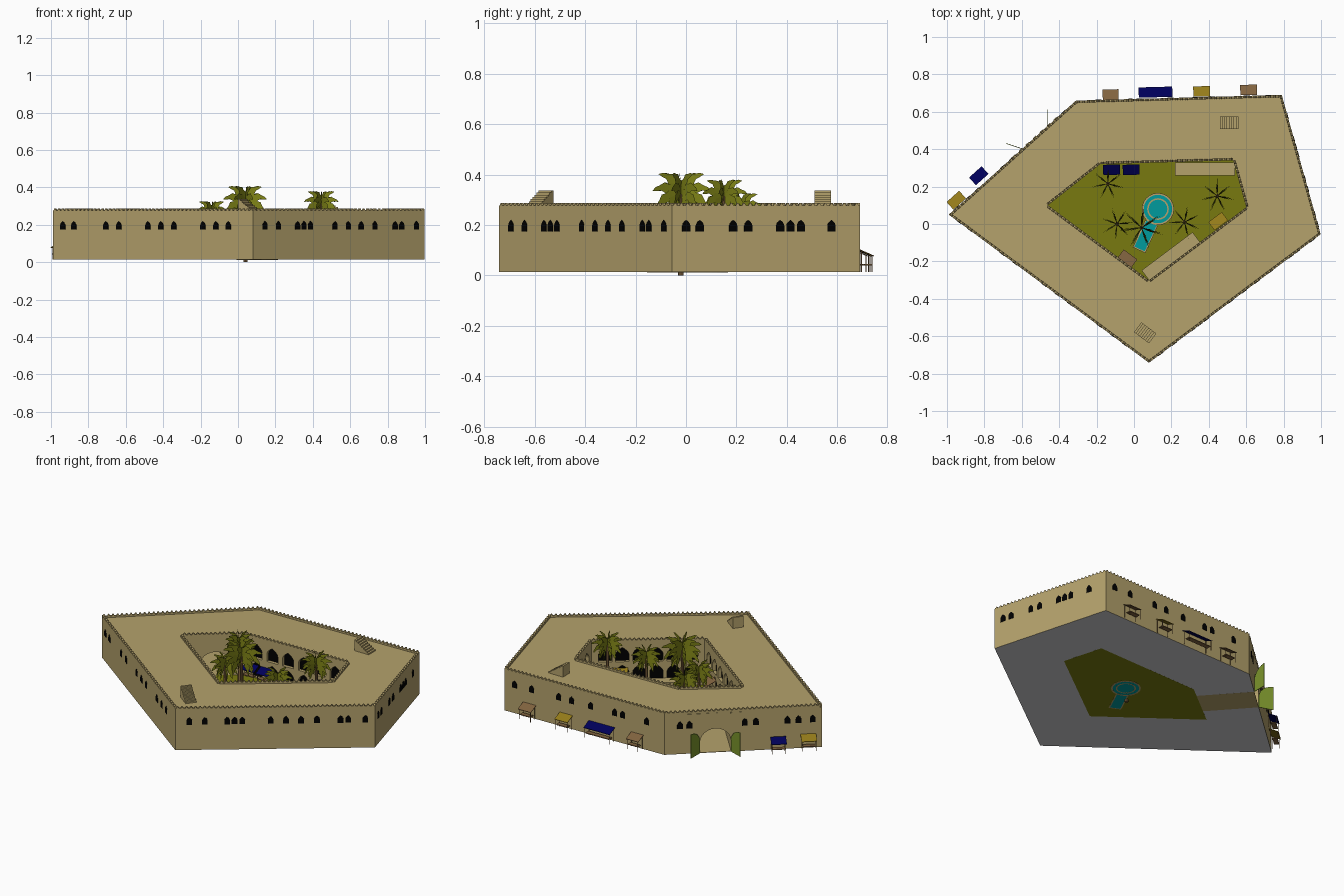
import bpy, bmesh, math, random
from mathutils import Vector as V

if "Cube" in bpy.data.objects:
    bpy.data.objects.remove(bpy.data.objects["Cube"])
random.seed(4)
COL = dict(sand=(.46, .36, .15), black=(0, 0, 0), grey=(.6, .6, .61), grass=(.19, .195, .005),
           leaf=(.20, .215, .008), door_green=(.20, .30, .025), water=(0, .33, .34), navy=(0, 0, .10),
           gold=(.30, .20, .01), brown=(.22, .125, .05))
MAT = {}
for n, c in COL.items():
    MAT[n] = bpy.data.materials.new(n)
    MAT[n].diffuse_color = (*c, 1)
UP = V((0, 0, 1))


def finish(bm, name, *mats, fix=True):
    if fix:
        bmesh.ops.recalc_face_normals(bm, faces=bm.faces)
    me = bpy.data.meshes.new(name)
    bm.to_mesh(me)
    bm.free()
    for m in mats:
        me.materials.append(MAT[m])
    ob = bpy.data.objects.new(name, me)
    bpy.context.collection.objects.link(ob)
    return ob


def prism(bm, pts, org, xd, dd, d0, d1, mi=0, end_mi=None, yd=UP):
    """Extrude a 2D outline (along xd, yd) from d0 to d1 along dd."""
    a = [bm.verts.new(org + xd * u + yd * w + dd * d0) for u, w in pts]
    b = [bm.verts.new(org + xd * u + yd * w + dd * d1) for u, w in pts]
    n = len(pts)
    fs = [bm.faces.new(a), bm.faces.new(b[::-1])]
    fs += [bm.faces.new((a[i], b[i], b[(i + 1) % n], a[(i + 1) % n])) for i in range(n)]
    for f in fs:
        f.material_index = mi
    if end_mi is not None:
        fs[1].material_index = end_mi


def rect(u0, u1, w0, w1):
    return [(u0, w0), (u1, w0), (u1, w1), (u0, w1)]


def arch(w, z0, zs, z1, u=0, n=5):
    right = [(u + w / 2 * (1 - (i / n) ** 2), zs + (z1 - zs) * i / n) for i in range(n + 1)]
    left = [(2 * u - x, z) for x, z in right[-2::-1]]
    return [(u - w / 2, z0), (u + w / 2, z0)] + right + left


def round_arch(w, z0, zs, z1, n=12):
    arc = [(w / 2 * math.cos(math.pi * i / n), zs + (z1 - zs) * math.sin(math.pi * i / n)) for i in range(n + 1)]
    return [(-w / 2, z0), (w / 2, z0)] + arc


def vec(p, z=0):
    return V((p[0], p[1], z))


def edges(poly):
    """Yield start, direction, outward normal and length for each wall."""
    for i, p in enumerate(poly):
        s, e = vec(p), vec(poly[(i + 1) % len(poly)])
        d = (e - s).normalized()
        yield s, d, V((-d.y, d.x, 0)), (e - s).length


OUT = [(-.99, .05), (-.31, .66), (.79, .69), (.998, -.055), (.08, -.742)]
INN = [(-.46, .10), (-.18, .32), (.53, .34), (.60, .09), (.08, -.30)]
Z0, ZR = .014, .268
WALLS = list(edges(OUT))
COURT = list(edges(INN))

# Main building: pentagon ring
bm = bmesh.new()
rows = [[bm.verts.new(vec(p, z)) for p in poly] for poly, z in ((OUT, Z0), (OUT, ZR), (INN, ZR), (INN, Z0))]
for r in range(4):
    for i in range(5):
        j, a, b = (i + 1) % 5, rows[r], rows[(r + 1) % 4]
        bm.faces.new((a[i], a[j], b[j], b[i]))
building = finish(bm, "building", "sand", "black", "grey")

# Cutters: gate passage and two storeys of courtyard arcade with dark backs
s, gd, gn, _ = WALLS[0]
GATE = V((-.5375, .47, 0))
GATE = s + gd * (GATE - s).dot(gd)
bm = bmesh.new()
prism(bm, round_arch(.18, -.05, .08, .165), GATE, gd, gn, -.5, .05)
for i, (s, d, n, ln) in enumerate(COURT):
    if i == 0:
        continue
    cnt = round((ln - .06) / .105)
    step = (ln - .06) / cnt
    for k in range(cnt):
        u = .03 + step * (k + .5)
        prism(bm, arch(.076, .02, .075, .118, u), s, d, n, -.02, .02, 0, 1)
        prism(bm, arch(.076, .14, .185, .23, u), s, d, n, -.02, .02, 0, 1)
cutter = finish(bm, "arch_cutter", "sand", "black", "grey")
mod = building.modifiers.new("arches", "BOOLEAN")
mod.operation, mod.object, mod.solver = "DIFFERENCE", cutter, "EXACT"
dg = bpy.context.evaluated_depsgraph_get()
me = bpy.data.meshes.new_from_object(building.evaluated_get(dg))
building.modifiers.clear()
building.data = me
bpy.data.objects.remove(cutter)
for f in me.polygons:
    if f.normal.z < -.9 and f.center.z < .0145:
        f.material_index = 2

# Parapets with pointed merlons
bm = bmesh.new()
for walls, side in ((WALLS, -1), (COURT, 1)):
    for s, d, n, ln in walls:
        cnt = round(ln / .026)
        st = ln / cnt
        pts = [(0, ZR - .004), (ln, ZR - .004)]
        for k in range(cnt, 0, -1):
            pts += [(st * k, .277), (st * (k - .2), .277), (st * (k - .4), .287), (st * (k - .6), .287),
                    (st * (k - .8), .277)]
        pts.append((0, .277))
        prism(bm, pts, s, d, n, 0, side * .012)
finish(bm, "parapet", "sand")

# Outer windows, placed by fraction along each wall
FR = [(.1, .16, .51, .58, .78, .85, .94), (.11, .26, .31, .46, .58, .66, .83, .937),
      (.152, .315, .37, .425, .595, .675, .853, .925),
      (.048, .134, .172, .29, .37, .445, .522, .665, .703, .74, .852, .93),
      (.123, .185, .25, .395, .46, .525, .67, .735, .895, .95)]
FR[0] = [1 - f for f in FR[0]]
bm = bmesh.new()
for (s, d, n, ln), fr in zip(WALLS, FR):
    for f in fr:
        prism(bm, arch(.033, .174, .197, .22, f * ln), s, d, n, -.002, .002)
finish(bm, "windows", "black")

# Corbels above the gate
bm = bmesh.new()
for k in range(-3, 4):
    prism(bm, rect(k * .05 - .012, k * .05 + .012, .256, .264), GATE, gd, gn, -.002, .004)
finish(bm, "gate_corbels", "sand")

# Open door leaves, each half an arch
for name, sg, dirn in (("left_door", -1, V((-.09, .03, 0))), ("right_door", 1, V((0, .095, 0)))):
    dirn.normalize()
    bm = bmesh.new()
    arc = [(.09 - .09 * math.cos(math.pi / 2 * i / 6), .08 + .085 * math.sin(math.pi / 2 * i / 6)) for i in range(7)]
    prism(bm, [(.09, Z0)] + arc[::-1] + [(0, Z0)], GATE + gd * sg * .09, dirn, V((-dirn.y, dirn.x, 0)), -.0015, .0015)
    finish(bm, name, "door_green")

# Courtyard lawn, gate path, terraces
X, Y = V((1, 0, 0)), V((0, 1, 0))
bm = bmesh.new()
prism(bm, INN, V(), X, UP, .0138, .0165, yd=Y)
finish(bm, "lawn", "grass")
bm = bmesh.new()
prism(bm, rect(-.09, .09, .0138, .0162), GATE, gd, gn, -.34, 0)
finish(bm, "gate_path", "sand")
bm = bmesh.new()
prism(bm, rect(.22, .54, .015, .035), V(), X, Y, .26, .33)
s, d, n, ln = COURT[3]
prism(bm, rect(ln - .34, ln, .015, .035), s, d, n, -.065, 0)
finish(bm, "terraces", "sand")

# Round pool with channel
PC = V((.128, .08, 0))


def circle(r, n=24):
    return [(r * math.cos(math.tau * i / n), r * math.sin(math.tau * i / n)) for i in range(n)]


cd = V((-.42, -.91, 0)).normalized()
cn = V((-cd.y, cd.x, 0))
bm = bmesh.new()
prism(bm, circle(.078), PC, X, UP, .0125, .022, yd=Y)
prism(bm, rect(.07, .235, -.03, .03), PC, cd, UP, .0125, .021, yd=cn)
finish(bm, "pool_water", "water")
bm = bmesh.new()
for r0, r1 in ((.076, .086), (.05, .058)):
    rings = [[bm.verts.new(PC + V((x, y, z))) for x, y in circle(r)]
             for r, z in ((r0, .0122), (r1, .0122), (r1, .028), (r0, .028))]
    for k in range(4):
        for i in range(24):
            a, b, j = rings[k], rings[(k + 1) % 4], (i + 1) % 24
            bm.faces.new((a[i], a[j], b[j], b[i]))
for q in (rect(.084, .235, .03, .037), rect(.084, .235, -.037, -.03), rect(.235, .242, -.037, .037)):
    prism(bm, q, PC, cd, UP, .0125, .026, yd=cn)
finish(bm, "pool_rim", "sand")

# Stepped stair heads on the roof
for name, o, d in (("back_stair_head", V((.46, .542, 0)), V((1, 0, 0))),
                   ("front_stair_head", V((.02, -.552, 0)), V((.8, -.6, 0)))):
    bm = bmesh.new()
    pts = [(0, ZR - .005), (.10, ZR - .005)]
    for k in range(8):
        z = ZR + (.337 - ZR) * (k + 1) / 8
        pts += [(.10 - .0125 * k, z), (.10 - .0125 * (k + 1), z)]
    prism(bm, pts, o, d, V((-d.y, d.x, 0)), -.033, .033)
    finish(bm, name, "sand")


# Market stalls: sloping canopy, posts and table
def stall(name, mat, pos, d, n, w, dep=.055):
    o = vec(pos)
    bm = bmesh.new()
    prism(bm, [(-dep / 2, .1), (dep / 2, .076), (dep / 2, .079), (-dep / 2, .103)], o, n, d, -w / 2, w / 2)
    prism(bm, rect(-w / 2 + .008, w / 2 - .008, .04, .045), o, d, n, -.01, dep / 2 - .008, 1)
    for u in (-w / 2 + .006, w / 2 - .006):
        for v, top in ((-dep / 2 + .006, .098), (dep / 2 - .006, .08)):
            prism(bm, rect(u - .0012, u + .0012, Z0, top), o, d, n, v - .0012, v + .0012, 1)
    finish(bm, name, mat, "brown")


for w, items in ((1, (("brown", -.125, .692, .085), ("navy", .115, .705, .18), ("gold", .362, .709, .09),
                      ("brown", .613, .717, .09))),
                 (0, (("navy", -.83, .258, .09), ("gold", -.95, .127, .09)))):
    for m, x, y, wd in items:
        stall("outer_stall", m, (x, y), WALLS[w][1], WALLS[w][2], wd)
for w, m, x, y in ((1, "navy", -.12, .29), (1, "navy", -.015, .29), (3, "gold", .45, .015), (4, "brown", -.035, -.185)):
    stall("court_stall", m, (x, y), COURT[w][1], -COURT[w][2], .09)


# Palms: thin trunk and nearly upright serrated fronds
def palm(x, y, z0, top, r, spokes=7):
    c = V((x, y, top - .75 * r))
    bm = bmesh.new()
    v = bmesh.ops.create_cone(bm, segments=8, radius1=.011, radius2=.008, depth=c.z - z0, cap_ends=True)["verts"]
    bmesh.ops.translate(bm, vec=(x, y, (c.z + z0) / 2), verts=v)
    finish(bm, "palm_trunk", "brown")
    bm = bmesh.new()
    ph = random.random() * 6
    for k in range(spokes):
        for lay, el in enumerate((75, 40, 5, -30)):
            az = ph + math.tau * (k + lay * .06) / spokes
            h = V((math.cos(az), math.sin(az), 0))
            side = V((-h.y, h.x, 0)) * .1
            p, e, prev, n = c.copy(), math.radians(el), None, 8
            for i in range(n + 1):
                t = i / n
                td = h * math.cos(e) + UP * math.sin(e)
                nd = UP * math.cos(e) - h * math.sin(e) + side
                wd = r * .23 * math.sin(math.pi * min(1, .1 + .9 * t)) * (1.2 if i % 2 else .75)
                cur = [bm.verts.new(p + nd * wd * .6 - td * wd * .3), bm.verts.new(p - nd * wd - td * wd * .3)]
                if prev:
                    bm.faces.new((prev[0], prev[1], cur[1], cur[0]))
                prev = cur
                p = p + td * (r * 1.15 / n)
                e = max(e - math.radians(10), math.radians(-80))
    finish(bm, "palm_fronds", "leaf", fix=False)


for a in ((.04, -.02, 0, .41, .115), (.445, .15, Z0, .382, .09), (-.14, .215, Z0, .328, .085),
          (-.09, 0, Z0, .29, .085), (.27, .01, Z0, .29, .085)):
    palm(*a)

for m in bpy.data.materials:
    if m.users and not m.is_grease_pencil:
        m.use_nodes = True
        m.node_tree.nodes["Principled BSDF"].inputs["Base Color"].default_value = m.diffuse_color
